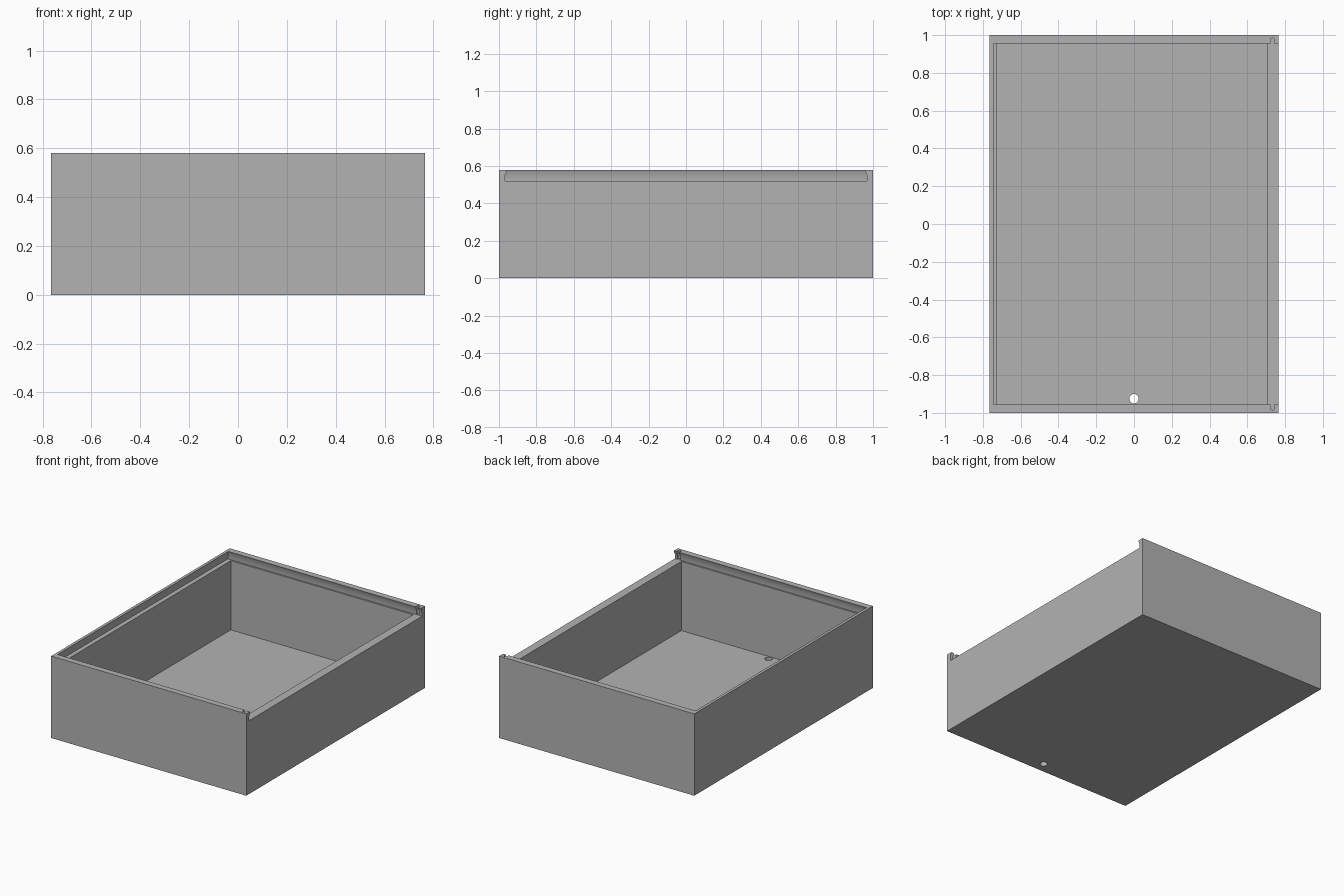
import bpy
import bmesh
from math import cos, sin, pi

if "Cube" in bpy.data.objects:
    bpy.data.objects.remove(bpy.data.objects["Cube"], do_unlink=True)

HALF_X, HALF_Y, HEIGHT = 0.765, 1.0, 0.58
FLOOR, LEDGE, OVER = 0.03, 0.52, 0.65

grey = bpy.data.materials.new("plain grey")
grey.use_nodes = True
colour = (0.45, 0.45, 0.45, 1)
grey.diffuse_color = colour
grey.node_tree.nodes["Principled BSDF"].inputs["Base Color"].default_value = colour


def rect(x0, x1, y):
    return [(x0, -y), (x1, -y), (x1, y), (x0, y)]


def circle(x, y, r, n=32):
    return [(x + r * cos(2 * pi * i / n), y + r * sin(2 * pi * i / n)) for i in range(n)]


def loft(name, levels):
    """Closed solid through (height, outline) levels."""
    bm = bmesh.new()
    rings = [[bm.verts.new((x, y, z)) for x, y in outline] for z, outline in levels]
    for low, high in zip(rings, rings[1:]):
        for i in range(len(low)):
            j = (i + 1) % len(low)
            bm.faces.new((low[i], low[j], high[j], high[i]))
    bm.faces.new(rings[0][::-1])
    bm.faces.new(rings[-1])
    bmesh.ops.recalc_face_normals(bm, faces=bm.faces)
    mesh = bpy.data.meshes.new(name)
    bm.to_mesh(mesh)
    bm.free()
    mesh.materials.append(grey)
    obj = bpy.data.objects.new(name, mesh)
    bpy.context.collection.objects.link(obj)
    return obj


def cut(target, cutter):
    cutter.hide_render = True
    mod = target.modifiers.new("cut", "BOOLEAN")
    mod.operation = "DIFFERENCE"
    mod.solver = "EXACT"
    mod.object = cutter
    bpy.context.view_layer.objects.active = target
    bpy.ops.object.modifier_apply(modifier=mod.name)
    bpy.data.objects.remove(cutter, do_unlink=True)


# Solid block for the tray
outer = rect(-HALF_X, HALF_X, HALF_Y)
box = loft("open_box", [(0, outer), (HEIGHT, outer)])

# Main cavity
inner = rect(-0.725, 0.705, 0.955)
cut(box, loft("cavity_cutter", [(FLOOR, inner), (OVER, inner)]))

# Dovetail slot for a sliding lid, open at one end
wide = rect(-0.757, 0.9, 0.967)
narrow = rect(-0.745, 0.9, 0.956)
cut(box, loft("lid_slot_cutter", [(LEDGE, wide), (0.55, wide), (HEIGHT, narrow), (OVER, narrow)]))

# Rounded catch notches at the open ends of both rails
for side in (-1, 1):
    r, x = 0.01, 0.732
    arc = [(x + r * cos(pi * i / 12), side * (0.975 + r * sin(pi * i / 12))) for i in range(13)]
    outline = arc + [(x - r, side * 0.94), (x + r, side * 0.94)]
    cut(box, loft("notch_cutter", [(LEDGE + 0.001, outline), (OVER, outline)]))

# Round hole through the floor
hole = circle(0, -0.925, 0.025)
cut(box, loft("hole_cutter", [(-0.1, hole), (0.2, hole)]))

# Crisp flat faces, smooth small round cuts
bpy.ops.object.select_all(action="DESELECT")
box.select_set(True)
bpy.context.view_layer.objects.active = box
bpy.ops.object.shade_smooth_by_angle(angle=pi / 6)
